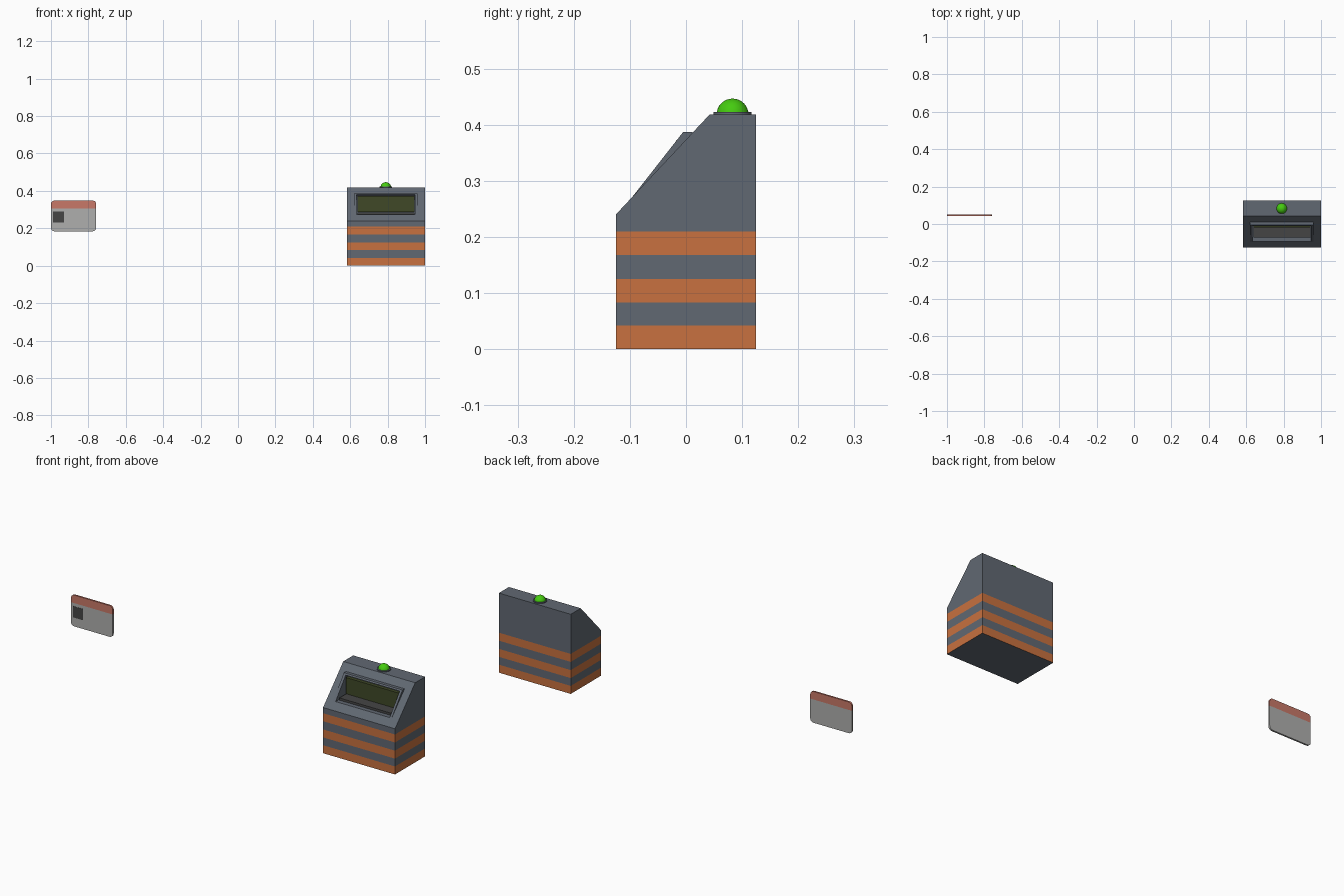
import bpy, bmesh, math
from mathutils import Vector

if "Cube" in bpy.data.objects:
    bpy.data.objects.remove(bpy.data.objects["Cube"])


def material(name, rgb):
    m = bpy.data.materials.new(name)
    m.diffuse_color = (*rgb, 1)
    m.use_nodes = True
    m.node_tree.nodes["Principled BSDF"].inputs["Base Color"].default_value = m.diffuse_color
    return m


steel = material("steel", (0.12, 0.14, 0.17))
orange = material("orange", (0.58, 0.165, 0.05))
green = material("green", (0.06, 0.60, 0.005))
glass = material("screen_glass", (0.05, 0.065, 0.02))
dark = material("dark", (0.06, 0.06, 0.06))
plastic = material("card_plastic", (0.43, 0.43, 0.42))
red = material("card_red", (0.58, 0.19, 0.14))


def finish(name, bm, *mats):
    bmesh.ops.recalc_face_normals(bm, faces=bm.faces)
    mesh = bpy.data.meshes.new(name)
    bm.to_mesh(mesh)
    bm.free()
    ob = bpy.data.objects.new(name, mesh)
    bpy.context.collection.objects.link(ob)
    for m in mats:
        mesh.materials.append(m)
    return ob


def prism(points, offset):
    """Extrude a closed 3D outline along an offset."""
    bm = bmesh.new()
    face = bm.faces.new([bm.verts.new(p) for p in points])
    ret = bmesh.ops.extrude_face_region(bm, geom=[face], use_keep_orig=True)
    verts = [v for v in ret["geom"] if isinstance(v, bmesh.types.BMVert)]
    bmesh.ops.translate(bm, verts=verts, vec=offset)
    return bm


def side_prism(profile, x0, x1):
    return prism([(x0, y, z) for y, z in profile], (x1 - x0, 0, 0))


def slice_z(bm, heights):
    for z in heights:
        geom = bm.verts[:] + bm.edges[:] + bm.faces[:]
        bmesh.ops.bisect_plane(bm, geom=geom, plane_co=(0, 0, z), plane_no=(0, 0, 1))


def box(name, x, y, z, mat):
    profile = [(y[0], z[0]), (y[1], z[0]), (y[1], z[1]), (y[0], z[1])]
    return finish(name, side_prism(profile, *x), mat)


def boolean(target, tool, operation):
    mod = target.modifiers.new(operation.lower(), "BOOLEAN")
    mod.object, mod.operation, mod.solver = tool, operation, "EXACT"
    tool.hide_render = True
    tool.hide_set(True)


# Reader housing with a sloped front and three orange bands
X0, X1 = 0.582, 1.0
bands = [0.042, 0.083, 0.125, 0.168, 0.21]
bm = side_prism([(-0.125, 0), (0.125, 0), (0.125, 0.418), (0.042, 0.418), (-0.125, 0.24)], X0, X1)
slice_z(bm, bands)
bm.normal_update()
for f in bm.faces:
    z = f.calc_center_median().z
    if abs(f.normal.z) < 0.1 and z < 0.21 and sum(z > b for b in bands) % 2 == 0:
        f.material_index = 1
housing = finish("reader_housing", bm, steel, orange)

# Wedge-shaped hood joined on, then the screen recess cut out
hood = finish("hood_helper", side_prism(
    [(-0.099, 0.267), (-0.005, 0.387), (0.012, 0.387), (0.012, 0.30), (-0.05, 0.25)],
    0.619, 0.959), steel)
recess = finish("recess_cutter", side_prism(
    [(-0.2, 0.273), (0, 0.273), (0, 0.374), (-0.006, 0.38), (-0.2, 0.38)],
    0.633, 0.947), steel)
boolean(housing, hood, "UNION")
boolean(housing, recess, "DIFFERENCE")

# Display and the tray in front of it
box("screen", (0.639, 0.944), (-0.018, 0.001), (0.287, 0.372), glass)
box("tray", (0.639, 0.944), (-0.071, 0.001), (0.2725, 0.285), dark)

# Indicator lamp: low collar and smooth dome
LAMP = Vector((0.79, 0.083, 0.418))
bpy.ops.mesh.primitive_cylinder_add(vertices=32, radius=0.034, depth=0.006, location=LAMP + Vector((0, 0, 0.002)))
collar = bpy.context.object
collar.name = "lamp_collar"
collar.data.materials.append(steel)
bpy.ops.object.shade_smooth_by_angle()

bm = bmesh.new()
bmesh.ops.create_uvsphere(bm, u_segments=32, v_segments=16, radius=0.0285)
bmesh.ops.bisect_plane(bm, geom=bm.verts[:] + bm.edges[:] + bm.faces[:],
                       plane_co=(0, 0, 0), plane_no=(0, 0, 1), clear_inner=True)
dome = finish("lamp_dome", bm, green)
dome.location = LAMP
for p in dome.data.polygons:
    p.use_smooth = True

# Key card with rounded corners and a red top strip on both sides
cx, cz, hw, hh, r = -0.879, 0.266, 0.121, 0.082, 0.018
outline = []
for i, (sx, sz) in enumerate([(1, 1), (-1, 1), (-1, -1), (1, -1)]):
    for k in range(6):
        a = math.radians(90 * i + 18 * k)
        outline.append((cx + sx * (hw - r) + r * math.cos(a), 0.0425,
                        cz + sz * (hh - r) + r * math.sin(a)))
bm = prism(outline, (0, 0.009, 0))
slice_z(bm, [0.306])
for f in bm.faces:
    f.material_index = int(f.calc_center_median().z > 0.306)
finish("key_card", bm, plastic, red)
box("card_chip", (-0.989, -0.929), (0.0415, 0.044), (0.23, 0.289), dark)
